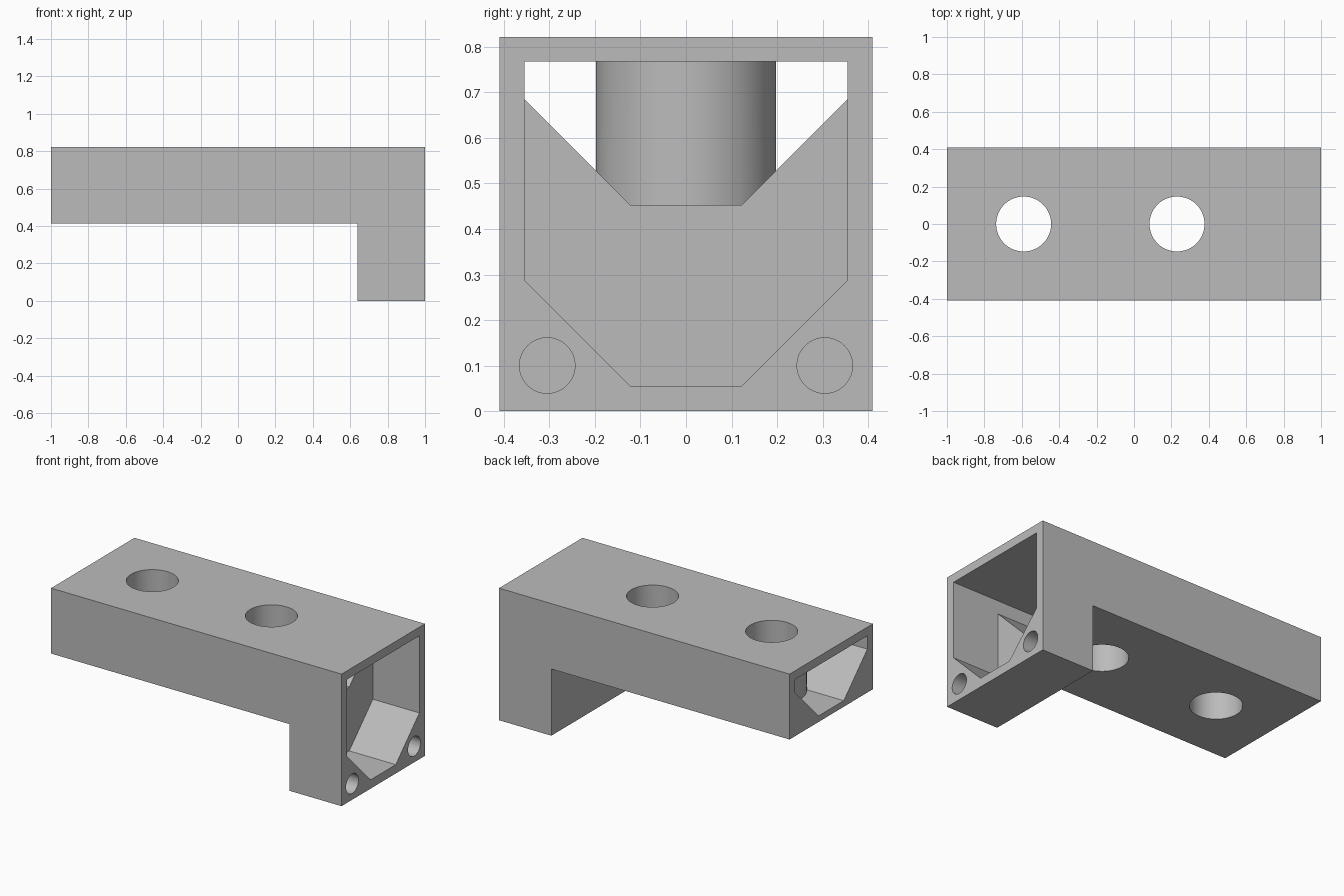
import bpy
import bmesh
from mathutils import Matrix, Vector

if "Cube" in bpy.data.objects:
    bpy.data.objects.remove(bpy.data.objects["Cube"], do_unlink=True)

grey = bpy.data.materials.new("plain_grey")
grey.use_nodes = True
colour = (0.5, 0.5, 0.5, 1)
grey.diffuse_color = colour
grey.node_tree.nodes["Principled BSDF"].inputs["Base Color"].default_value = colour


def finish(name, bm):
    bmesh.ops.recalc_face_normals(bm, faces=bm.faces)
    mesh = bpy.data.meshes.new(name)
    bm.to_mesh(mesh)
    bm.free()
    mesh.materials.append(grey)
    obj = bpy.data.objects.new(name, mesh)
    bpy.context.collection.objects.link(obj)
    return obj


def prism(name, points, sweep):
    bm = bmesh.new()
    face = bm.faces.new([bm.verts.new(p) for p in points])
    grown = bmesh.ops.extrude_face_region(bm, geom=[face])["geom"]
    verts = [g for g in grown if isinstance(g, bmesh.types.BMVert)]
    bmesh.ops.translate(bm, verts=verts, vec=Vector(sweep))
    return finish(name, bm)


def cylinder(name, centre, radius, length, axis="Z"):
    bm = bmesh.new()
    turn = Matrix.Rotation(1.5707963, 4, "Y") if axis == "X" else Matrix()
    bmesh.ops.create_cone(bm, cap_ends=True, segments=64, radius1=radius,
                          radius2=radius, depth=length,
                          matrix=Matrix.Translation(centre) @ turn)
    return finish(name, bm)


def cut(target, cutter):
    mod = target.modifiers.new("cut", "BOOLEAN")
    mod.operation = "DIFFERENCE"
    mod.solver = "EXACT"
    mod.object = cutter
    bpy.context.view_layer.objects.active = target
    bpy.ops.object.modifier_apply(modifier=mod.name)
    bpy.data.objects.remove(cutter, do_unlink=True)


def cavity(name, x0, x1, shoulder, floor):
    # Flat roof, straight sides, then 45 degree slopes to a narrow floor
    half = [(0.355, 0.768), (0.355, shoulder), (0.123, floor)]
    outline = half + [(-y, z) for y, z in reversed(half)]
    return prism(name, [(x0, y, z) for y, z in outline], (x1 - x0, 0, 0))


# Outer L-shaped body
side = [(-1, 0.415), (0.64, 0.415), (0.64, 0), (1, 0), (1, 0.822), (-1, 0.822)]
body = prism("bracket_body", [(x, -0.41, z) for x, z in side], (0, 0.82, 0))

# Long channel, leaving a round tube standing around each bolt hole
bolt_x = (-0.59, 0.23)
channel = cavity("channel_cutter", -1.1, 0.8, 0.685, 0.453)
for x in bolt_x:
    cut(channel, cylinder("tube_cutter", (x, 0, 0.6), 0.198, 0.8))
cut(body, channel)

# Deep pocket in the leg
cut(body, cavity("pocket_cutter", 0.68, 1.1, 0.288, 0.055))

# Vertical bolt holes
for x in bolt_x:
    cut(body, cylinder("bolt_cutter", (x, 0, 0.6), 0.147, 1))

# Blind screw holes in the lower corners of the leg
for y in (-0.305, 0.305):
    cut(body, cylinder("screw_cutter", (0.89, y, 0.1), 0.061, 0.42, "X"))

# Smooth round walls, crisp edges
bpy.ops.object.select_all(action="DESELECT")
body.select_set(True)
bpy.context.view_layer.objects.active = body
bpy.ops.object.shade_smooth_by_angle()
